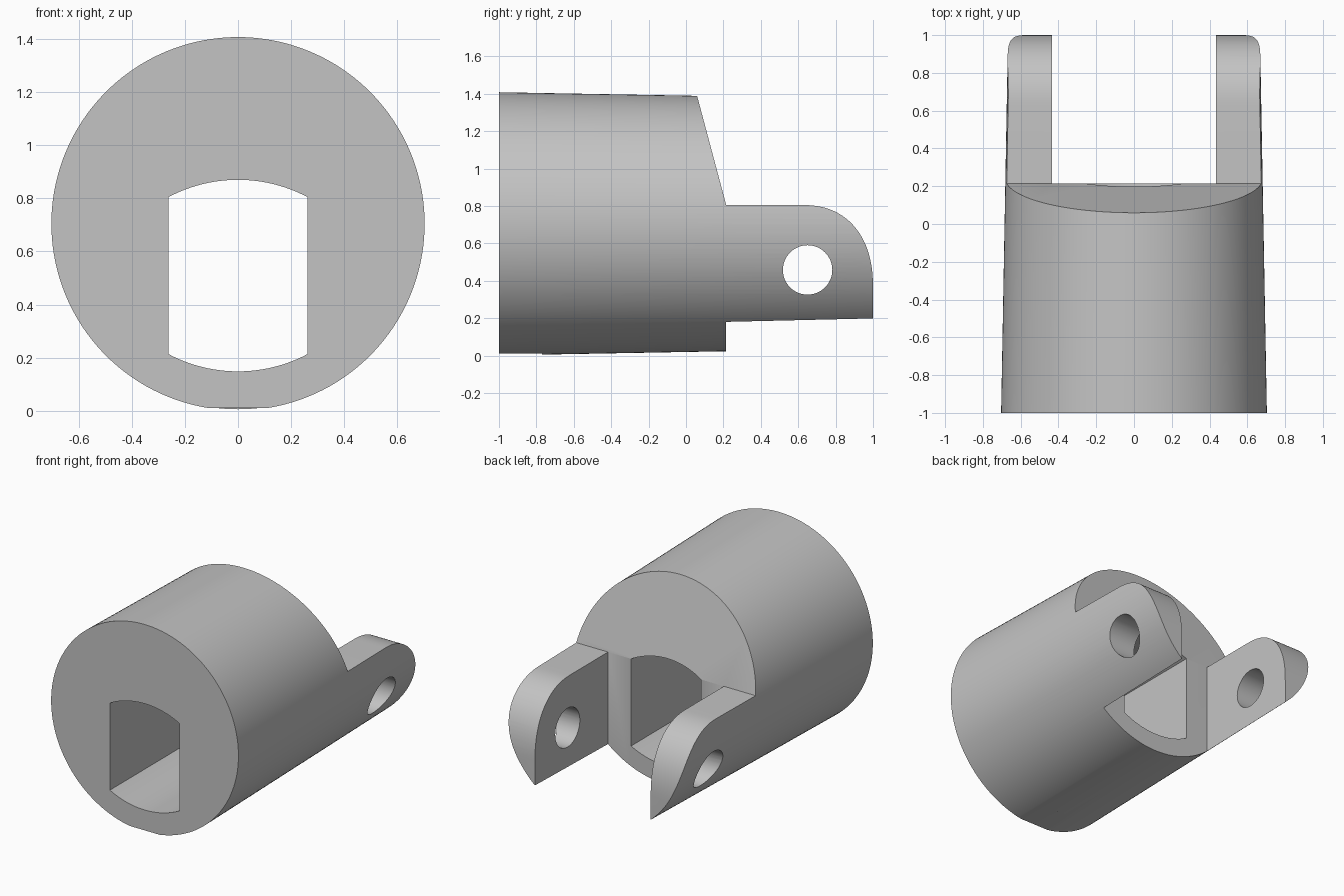
import bpy, bmesh, math
from mathutils import Matrix, Vector

cube = bpy.data.objects.get("Cube")
if cube:
    bpy.data.objects.remove(cube, do_unlink=True)

AXIS_Z = 0.7045

grey = bpy.data.materials.new("plain grey")
grey.use_nodes = True
grey.diffuse_color = (0.55, 0.55, 0.55, 1)
grey.node_tree.nodes["Principled BSDF"].inputs["Base Color"].default_value = (0.55, 0.55, 0.55, 1)


def add_object(name, bm):
    bmesh.ops.recalc_face_normals(bm, faces=bm.faces)
    mesh = bpy.data.meshes.new(name)
    bm.to_mesh(mesh)
    bm.free()
    mesh.materials.append(grey)
    obj = bpy.data.objects.new(name, mesh)
    bpy.context.collection.objects.link(obj)
    return obj


def prism(name, outline, to_3d, start, end):
    """Extrude a 2D outline; to_3d places (u, v, depth) in space."""
    bm = bmesh.new()
    face = bm.faces.new([bm.verts.new(to_3d(u, v, start)) for u, v in outline])
    move = Vector(to_3d(0, 0, end)) - Vector(to_3d(0, 0, start))
    new = bmesh.ops.extrude_face_region(bm, geom=[face])["geom"]
    bmesh.ops.translate(bm, vec=move, verts=[g for g in new if isinstance(g, bmesh.types.BMVert)])
    return add_object(name, bm)


def along_x(u, v, d):
    return (d, u, v)


def along_y(u, v, d):
    return (u, d, v)


def box(name, x, y0, y1, z0, z1):
    return prism(name, [(y0, z0), (y1, z0), (y1, z1), (y0, z1)], along_x, -x, x)


def arc(cu, cv, radius, a0, a1, n):
    steps = [a0 + (a1 - a0) * i / n for i in range(n + 1)]
    return [(cu + radius * math.cos(a), cv + radius * math.sin(a)) for a in steps]


# Tapered round body lying along y
bm = bmesh.new()
bmesh.ops.create_cone(bm, cap_ends=True, segments=160, radius1=0.7035, radius2=0.667, depth=2,
                      matrix=Matrix.Translation((0, 0, AXIS_Z)) @ Matrix.Rotation(-math.pi / 2, 4, 'X'))
body = add_object("fork_socket", bm)

# Side outline: sloped shoulder, then arms with a rounded tip
tip = []
for i in range(29):
    a = math.pi / 2 * (1 - i / 28)
    tip.append((0.62 + 0.38 * max(math.cos(a), 0) ** 0.87, 0.36 + 0.445 * max(math.sin(a), 0) ** 0.87))
tip[-1] = (1.0, 0.36)
outline = [(-1.1, -0.1), (-1.1, 1.6), (0.003, 1.6), (0.215, 0.805)] + tip + [(1.0, -0.1)]
side_outline = prism("side_outline", outline, along_x, -1, 1)

# Gap between the arms
arm_gap = box("arm_gap", 0.435, 0.215, 1.2, -0.2, 1.6)

# Through bore with two flat sides and curved ends
half = math.asin(0.262 / 0.56)
up = math.pi / 2
bore_outline = (arc(0, 0.31, 0.56, up - half, up + half, 24)
                + arc(0, 0.708, 0.56, -up - half, -up + half, 24))
bore = prism("bore", bore_outline, along_y, -1.2, 1.2)

# Cross pin hole and the small flat under the front
pin_hole = prism("pin_hole", arc(0.65, 0.458, 0.132, 0, 2 * math.pi, 64)[:-1], along_x, -1, 1)
under_flat = box("under_flat", 0.3, -1.2, -0.77, -0.2, 0.01)

cutters = [(side_outline, 'INTERSECT')] + [(c, 'DIFFERENCE') for c in (arm_gap, bore, pin_hole, under_flat)]
for cutter, operation in cutters:
    mod = body.modifiers.new(cutter.name, 'BOOLEAN')
    mod.operation, mod.object, mod.solver = operation, cutter, 'EXACT'

# Bake the cuts and drop the cutters
graph = bpy.context.evaluated_depsgraph_get()
finished = bpy.data.meshes.new_from_object(body.evaluated_get(graph))
body.modifiers.clear()
body.data = finished
for cutter, _ in cutters:
    bpy.data.objects.remove(cutter, do_unlink=True)
finished.materials.clear()
finished.materials.append(grey)

bpy.ops.object.select_all(action='DESELECT')
body.select_set(True)
bpy.context.view_layer.objects.active = body
bpy.ops.object.shade_smooth_by_angle(angle=math.radians(25))
